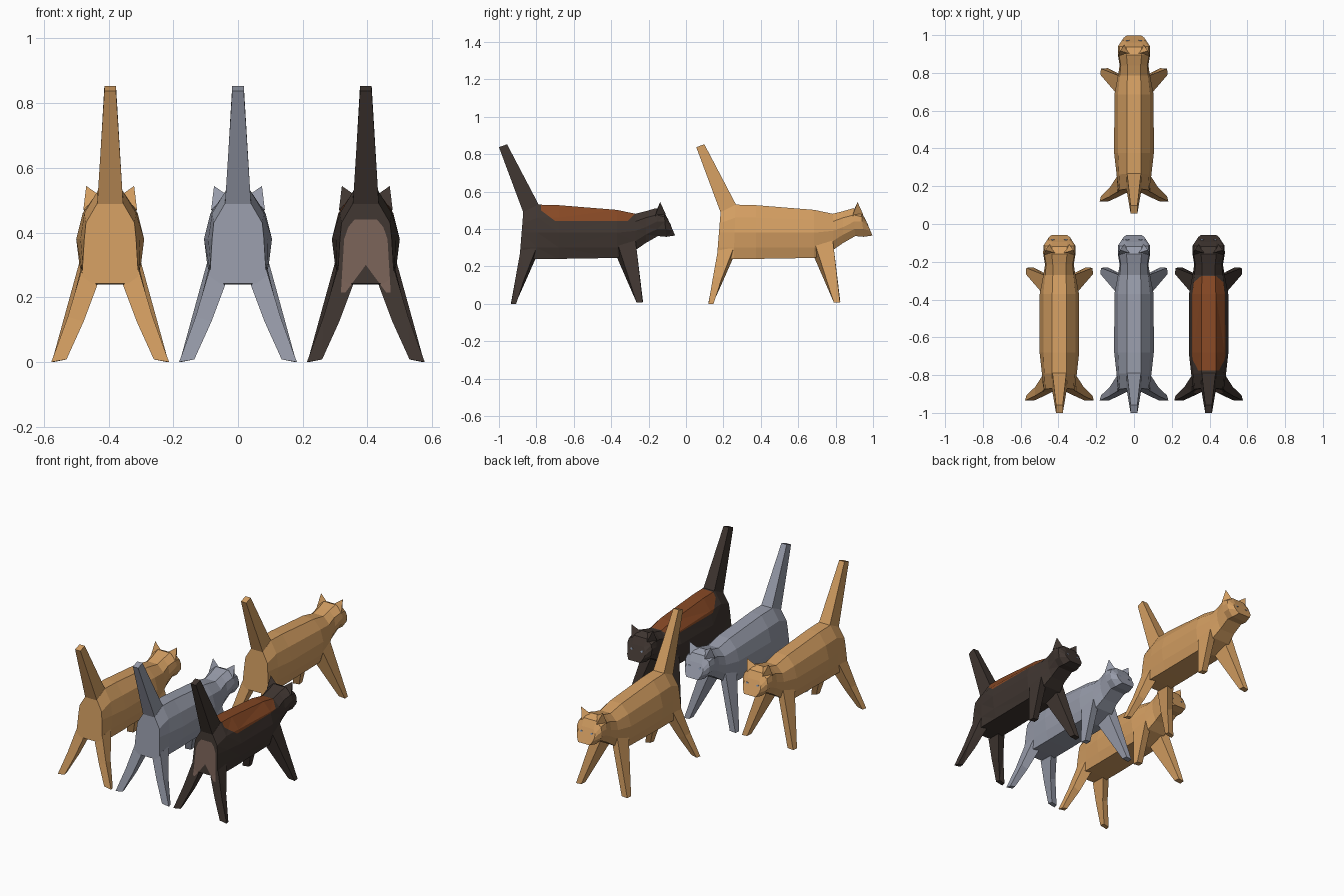
import bpy, bmesh
from mathutils import Vector

if "Cube" in bpy.data.objects:
    bpy.data.objects.remove(bpy.data.objects["Cube"])


def material(name, rgb):
    m = bpy.data.materials.new(name)
    m.diffuse_color = (*rgb, 1)
    m.use_nodes = True
    m.node_tree.nodes["Principled BSDF"].inputs["Base Color"].default_value = m.diffuse_color
    return m


TAN = material("tan fur", (0.65, 0.34, 0.12))
GREY = material("grey fur", (0.31, 0.33, 0.40))
DARK = material("dark brown fur", (0.050, 0.036, 0.030))
RUST = material("rust patch", (0.24, 0.065, 0.018))
PALE = material("pale brown patch", (0.19, 0.12, 0.095))
EYE = material("blue grey eye", (0.22, 0.27, 0.36))

# Body stations: y at top, y at bottom, then five (half width, height) points
BODY = [
    (-.870, -.890, (.040, .490), (.075, .430), (.080, .380), (.085, .300), (.088, .243)),
    (-.790, -.800, (.038, .530), (.080, .460), (.092, .380), (.090, .300), (.080, .240)),
    (-.680, -.680, (.038, .527), (.085, .460), (.105, .380), (.095, .300), (.080, .240)),
    (-.370, -.370, (.038, .502), (.085, .450), (.104, .380), (.095, .300), (.078, .245)),
    (-.270, -.270, (.035, .481), (.075, .440), (.085, .390), (.080, .335), (.060, .287)),
    (-.215, -.215, (.035, .495), (.070, .460), (.076, .410), (.070, .370), (.050, .325)),
    (-.160, -.150, (.040, .511), (.080, .475), (.086, .440), (.077, .400), (.050, .362)),
    (-.118, -.105, (.040, .492), (.076, .465), (.084, .440), (.080, .400), (.050, .358)),
    (-.095, -.058, (.040, .450), (.056, .430), (.060, .410), (.055, .390), (.040, .365)),
]


def loft(rings):
    """Skin a list of closed rings and cap both ends."""
    bm = bmesh.new()
    loops = [[bm.verts.new(p) for p in r] for r in rings]
    n = len(loops[0])
    for a, b in zip(loops, loops[1:]):
        for i in range(n):
            j = (i + 1) % n
            bm.faces.new((a[i], a[j], b[j], b[i]))
    bm.faces.new(loops[0])
    bm.faces.new(loops[-1])
    bmesh.ops.recalc_face_normals(bm, faces=bm.faces)
    return bm


def body_mesh():
    rings = []
    for yt, yb, *pts in BODY:
        zt, zb = pts[0][1], pts[-1][1]
        half = [(x, yt + (yb - yt) * (zt - z) / (zt - zb), z) for x, z in pts]
        rings.append(half + [(-x, y, z) for x, y, z in reversed(half)])
    return loft(rings)


def flip(ring, s):
    return [(x * s, y, z) for x, y, z in ring]


def tail_mesh():
    base = [(-.040, -.870, .488), (.040, -.870, .488), (.037, -.785, .525), (-.037, -.785, .525)]
    tip = [(-.018, -1.0, .837), (.018, -1.0, .837), (.018, -.957, .853), (-.018, -.957, .853)]
    return loft([base, tip])


def rear_leg_mesh(s):
    hip = [(.040, -.890, .237), (.088, -.885, .285), (.088, -.800, .300), (.045, -.805, .240)]
    knee = [(.082, -.911, .125), (.131, -.911, .140), (.128, -.862, .140), (.088, -.858, .120)]
    foot = [(.135, -.935, .008), (.182, -.935, .0), (.175, -.908, .0), (.140, -.908, .008)]
    return loft([flip(r, s) for r in (hip, knee, foot)])


def front_leg_mesh(s):
    top = [(.035, -.370, .250), (.092, -.365, .320), (.080, -.270, .340), (.040, -.280, .290)]
    foot = [(.135, -.265, .012), (.178, -.265, .008), (.175, -.232, .008), (.138, -.230, .012)]
    return loft([flip(r, s) for r in (top, foot)])


def ear_mesh(s):
    bm = bmesh.new()
    pts = flip([(.018, -.155, .505), (.083, -.165, .470), (.052, -.108, .478), (.074, -.138, .544)], s)
    v = [bm.verts.new(p) for p in pts]
    for f in ((0, 1, 2), (0, 1, 3), (1, 2, 3), (2, 0, 3)):
        bm.faces.new([v[i] for i in f])
    bmesh.ops.recalc_face_normals(bm, faces=bm.faces)
    return bm


def eye_mesh(s):
    bm = bmesh.new()
    face = lambda z: -.095 + .037 * (.45 - z) / .085
    outline = ((.025, .424), (.037, .419), (.044, .426), (.036, .431))
    rings = [flip([(x, face(z) + d, z) for x, z in outline], s) for d in (-.002, .002)]
    bm.free()
    return loft(rings)


# Patch outlines as half-spaces (point, outward normal)
SADDLE = [((0, 0, .443), (0, 0, -1)), ((0, -.775, 0), (0, -1, 0)), ((0, -.275, 0), (0, 1, 0)),
          ((0, -.70, .443), (0, -.75, -1)), ((0, -.31, .443), (0, 1, -1)),
          ((.075, -.775, 0), (1, -.7, 0)), ((-.075, -.775, 0), (-1, -.7, 0))]
RUMP = [((0, 0, .44), (0, 0, 1)), ((0, 0, .215), (0, 0, -1)), ((0, -.862, 0), (0, 1, 0))]
for s in (1, -1):
    RUMP += [((s * .067, 0, .38), (s, 0, .06)), ((s * .035, 0, .44), (s * 1.2, 0, 1)),
             ((s * .060, 0, .40), (s * 1, 0, .35))]


def paint(bm, planes, index, extra=()):
    """Cut along the patch outline and colour the faces inside it."""
    bmesh.ops.triangulate(bm, faces=bm.faces[:])
    for co, no in list(planes) + list(extra):
        bmesh.ops.bisect_plane(bm, geom=bm.verts[:] + bm.edges[:] + bm.faces[:],
                               plane_co=co, plane_no=no, dist=1e-5)
    for f in bm.faces:
        c = f.calc_center_median()
        inside = all((c - Vector(co)).dot(Vector(no)) < 1e-5 for co, no in planes)
        rear_ok = index == 1 or (f.normal.y < -.6 and c.z > .30 - 1.35 * abs(c.x))
        if inside and rear_ok:
            f.material_index = index


NOTCH = [((0, 0, .30), (1.35, 0, 1)), ((0, 0, .30), (-1.35, 0, 1))]


def add(name, bm, mats, offset):
    me = bpy.data.meshes.new(name)
    bm.to_mesh(me)
    bm.free()
    for m in mats:
        me.materials.append(m)
    ob = bpy.data.objects.new(name, me)
    ob.location = offset
    bpy.context.collection.objects.link(ob)


def cat(label, fur, offset, patched=False):
    mats = [fur, RUST, PALE] if patched else [fur]
    body = body_mesh()
    if patched:
        paint(body, SADDLE, 1)
        paint(body, RUMP, 2, NOTCH)
    add(label + "_body", body, mats, offset)
    add(label + "_tail", tail_mesh(), [fur], offset)
    for side, s in (("right", 1), ("left", -1)):
        leg = rear_leg_mesh(s)
        if patched:
            paint(leg, RUMP, 2, NOTCH)
        add(f"{label}_rear_leg_{side}", leg, mats, offset)
        add(f"{label}_front_leg_{side}", front_leg_mesh(s), [fur], offset)
        add(f"{label}_ear_{side}", ear_mesh(s), [fur], offset)
        add(f"{label}_eye_{side}", eye_mesh(s), [EYE], offset)


# Three cats in a row and one ahead
cat("tan_cat", TAN, (-.395, 0, 0))
cat("grey_cat", GREY, (0, 0, 0))
cat("dark_cat", DARK, (.395, 0, 0), patched=True)
cat("leading_tan_cat", TAN, (0, 1.055, 0))
